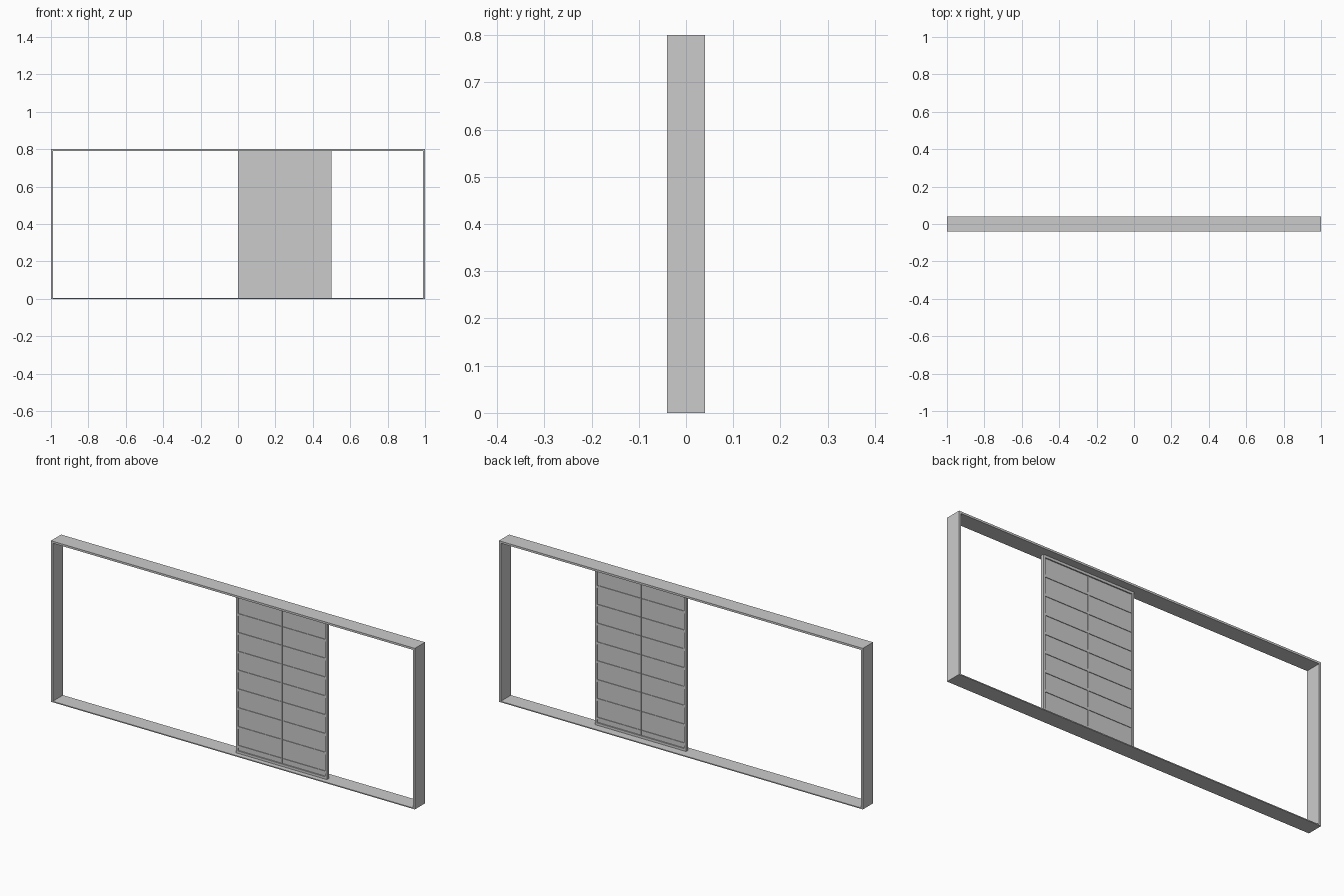
import bpy, bmesh
from mathutils import Matrix, Vector

if "Cube" in bpy.data.objects:
    bpy.data.objects.remove(bpy.data.objects["Cube"])


def boxes(name, items):
    """One object from boxes given as (x0, x1, y0, y1, z0, z1)."""
    bm = bmesh.new()
    for x0, x1, y0, y1, z0, z1 in items:
        c = Vector(((x0 + x1) / 2, (y0 + y1) / 2, (z0 + z1) / 2))
        s = Matrix.Diagonal((x1 - x0, y1 - y0, z1 - z0, 1))
        bmesh.ops.create_cube(bm, size=1, matrix=Matrix.Translation(c) @ s)
    me = bpy.data.meshes.new(name)
    bm.to_mesh(me)
    bm.free()
    ob = bpy.data.objects.new(name, me)
    bpy.context.collection.objects.link(ob)
    return ob


def ring(name, x0, x1, y0, y1, z0, z1, side, bottom, top):
    """Rectangular frame of four members."""
    return boxes(name, [
        (x0, x0 + side, y0, y1, z0 + bottom, z1 - top),
        (x1 - side, x1, y0, y1, z0 + bottom, z1 - top),
        (x0, x1, y0, y1, z0, z0 + bottom),
        (x0, x1, y0, y1, z1 - top, z1)])


# Outer frame
ring("outer_frame", -1, 1, -0.04, 0.04, 0, 0.8, 0.01, 0.005, 0.01)

# Sliding sash: border, pane and bars
ring("sash_border", 0, 0.5, -0.016, 0, 0.005, 0.79, 0.01, 0.012, 0.012)
boxes("sash_pane", [(0.01, 0.49, -0.01, -0.006, 0.017, 0.778)])
boxes("sash_mullion", [(0.2475, 0.2525, -0.014, -0.002, 0.017, 0.778)])
bars = []
for k in range(8):
    z = 0.037 + 0.0935 * k
    for x0, x1 in ((0.01, 0.2475), (0.2525, 0.49)):
        bars.append((x0, x1, -0.013, -0.003, z - 0.006, z + 0.006))
boxes("sash_crossbars", bars)
